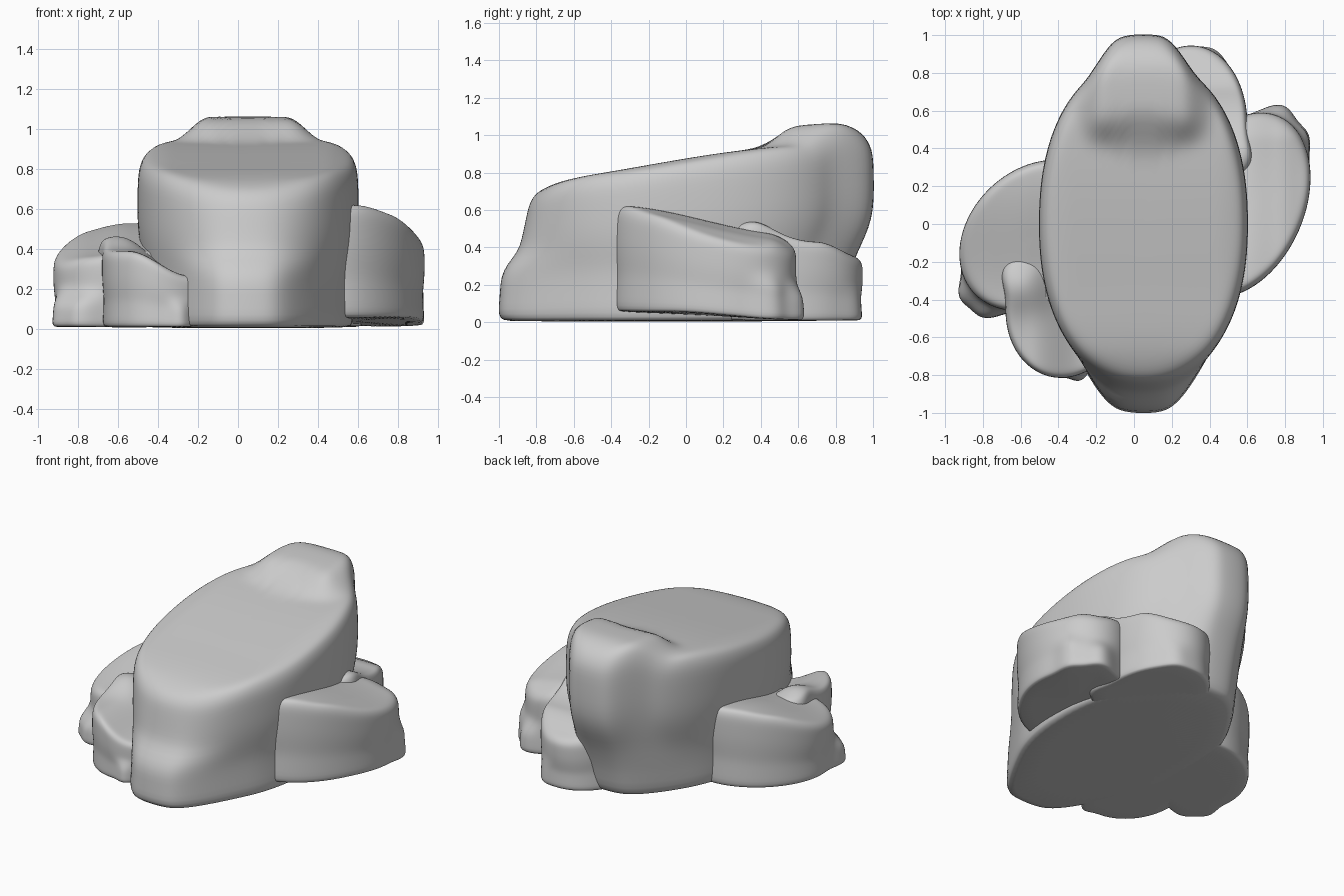
import bpy, bmesh, math

if "Cube" in bpy.data.objects:
    bpy.data.objects.remove(bpy.data.objects["Cube"])

N = 80  # points around each stone


def smooth(a, b, t):
    t = max(0.0, min(1.0, (t - a) / (b - a)))
    return t * t * (3 - 2 * t)


def gauss(x, y, cx, cy, r):
    return math.exp(-((x - cx) ** 2 + (y - cy) ** 2) / (r * r))


# (height fraction, outline scale) from the foot to the rounded top edge
SIDE = [(0, .93), (.01, .965), (.05, .99), (.15, .985), (.25, .98), (.35, .975), (.45, .985),
        (.55, .995), (.65, 1), (.75, 1), (.86, .998), (.92, .988), (.96, .968),
        (.988, .94), (1, .89)]
CAP = [.82, .74, .66, .58, .48, .38, .28, .18, .08]


def build(name, outline, top, base, center):
    """Loft rings up the side, then close over the sloping top surface."""
    bm = bmesh.new()
    rings = []
    for f, s in SIDE + [(1, c) for c in CAP]:
        ring = []
        for i in range(N):
            px, py = outline(2 * math.pi * i / N, f)
            x = center[0] + (px - center[0]) * s
            y = center[1] + (py - center[1]) * s
            b = base(x, y)
            ring.append(bm.verts.new((x, y, b + f * (top(x, y) - b))))
        rings.append(ring)
    for a, b in zip(rings, rings[1:]):
        for i in range(N):
            j = (i + 1) % N
            bm.faces.new((a[i], a[j], b[j], b[i]))
    bm.faces.new(rings[-1])
    bm.faces.new(rings[0][::-1])
    me = bpy.data.meshes.new(name)
    bm.to_mesh(me)
    bm.free()
    me.shade_smooth()
    ob = bpy.data.objects.new(name, me)
    bpy.context.collection.objects.link(ob)
    sub = ob.modifiers.new("soften", "SUBSURF")
    sub.levels = sub.render_levels = 1
    return ob


def power(v, e):
    return math.copysign(abs(v) ** e, v)


# main boulder: blunt oval, with a low front lobe and a tall back lobe
def main_outline(a, f):
    x = .05 + .554 * power(math.cos(a), .9)
    s = power(math.sin(a), .9)
    d = abs(x - .04)
    if s > 0:
        spread = .32 + .13 * (1 - smooth(.2, .6, f))
        y = .87 * s + .135 * (1 - smooth(.11, spread, d))
        y *= 1 - .17 * (1 - smooth(0, .62, f))
    else:
        lobe = 1 - smooth(.12, .46, d)
        y = .845 * s - lobe * (.125 * (1 - smooth(.36, .60, f)) + .045 * (1 - smooth(.5, .95, f)))
    x = .05 + (x - .05) * (1 - .035 * (1 - smooth(.2, .65, f)))
    return x, y


def main_top(x, y):
    z = .695 + .235 * smooth(-1.25, .75, y) + .02 * smooth(-.85, -.5, y)
    z -= .03 * (1 - smooth(-.85, -.65, y))
    z += .105 * smooth(.40, .57, y) * (1 - smooth(.2, .38, abs(x - .05)))
    z += .01 * smooth(.55, .82, y) * (1 - smooth(.2, .38, abs(x - .05)))
    return z - .06 * smooth(.82, 1.0, y) - .02 * smooth(.4, .55, abs(x - .05))


build("main_boulder", main_outline, main_top, lambda x, y: .004, (.05, 0))


# side stones: slanted ovals with a bulging foot
def side_stone(name, center, hx, hy, cov, top, lumps, base=lambda x, y: .008):
    k = cov / hx
    m = math.sqrt(hy * hy - k * k)

    def outline(a, f):
        dx = hx * math.cos(a)
        dy = k * math.cos(a) + m * math.sin(a)
        r, t = math.hypot(dx, dy), math.atan2(dy, dx)
        for ang, width, amount, reach in lumps:
            d = (t - math.radians(ang) + math.pi) % (2 * math.pi) - math.pi
            r += amount * math.exp(-(d / math.radians(width)) ** 2) * (1 - smooth(reach, reach + .3, f))
        return center[0] + r * math.cos(t), center[1] + r * math.sin(t)

    build(name, outline, top, base, center)


side_stone("right_stone", (.56, .1), .375, .49, .055,
           lambda x, y: .625 - .16 * smooth(-.4, .6, y) - .05 * smooth(.45, .6, y)
           - .03 * smooth(.6, .8, x) - .05 * smooth(.76, .94, x),
           [(66, 11, .07, .3), (46, 9, .05, .4)],
           lambda x, y: .055 - .045 * smooth(-.1, .6, y))

side_stone("left_stone", (-.52, -.06), .405, .4, .04,
           lambda x, y: .53 - .15 * smooth(-.3, .5, -y) - .03 * smooth(.55, .8, -x)
           - .05 * smooth(.75, .95, -x),
           [(236, 12, .085, .3), (219, 9, .07, .35)])

side_stone("front_left_stone", (-.36, -.43), .32, .385, .01,
           lambda x, y: .265 + .125 * smooth(.24, .55, -x) + .075 * gauss(x, y, -.61, -.32, .14),
           [(281, 8, .04, .3), (148, 17, .07, 1)])

side_stone("back_right_stone", (.28, .5), .32, .445, .01,
           lambda x, y: .49 - .06 * smooth(.35, .7, y) - .09 * smooth(.7, .96, y)
           + .05 * gauss(x, y, .56, .36, .12),
           [(70, 10, .02, .3), (332, 17, .06, 1)])
